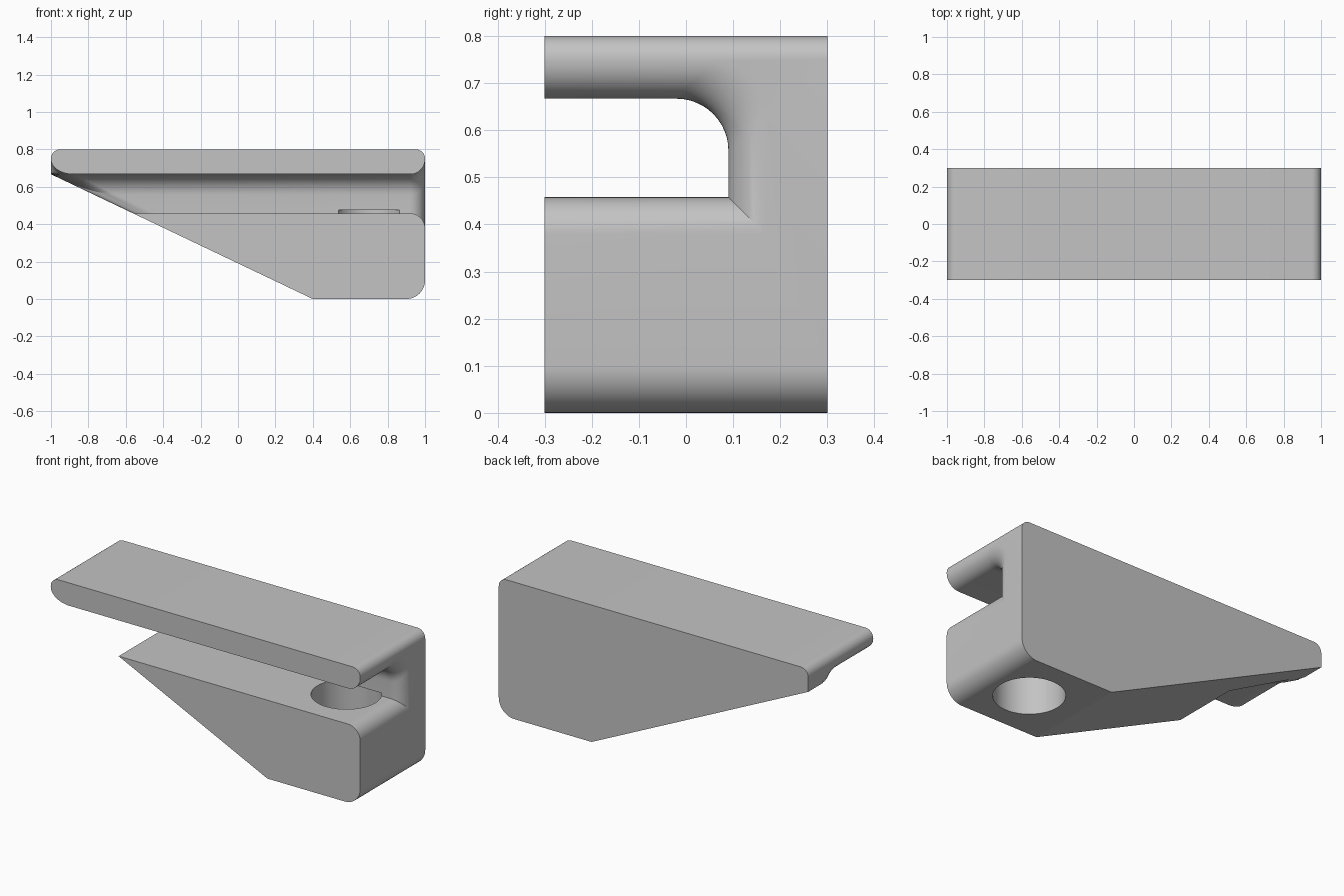
import bpy
import bmesh
import math

if "Cube" in bpy.data.objects:
    bpy.data.objects.remove(bpy.data.objects["Cube"], do_unlink=True)

grey = bpy.data.materials.new("plain grey")
grey.use_nodes = True
colour = (0.55, 0.55, 0.55, 1)
grey.diffuse_color = colour
grey.node_tree.nodes["Principled BSDF"].inputs["Base Color"].default_value = colour

HALF, TOP = 1.0, 0.8                 # half length and height of the block
FLOOR, ROOF, WALL = 0.458, 0.667, 0.09   # slot limits
SLOPE_X = 0.4                        # where the flat base meets the slope
FLARE = 0.08                         # rounding of the slot edges


def arc(cx, cz, r, start, end, steps=12):
    angles = [math.radians(start + (end - start) * i / steps) for i in range(steps + 1)]
    return [(cx + r * math.cos(a), cz + r * math.sin(a)) for a in angles]


def loft(name, rings):
    """Skin a list of equal-length closed rings and cap both ends."""
    bm = bmesh.new()
    loops = [[bm.verts.new(p) for p in ring] for ring in rings]
    n = len(loops[0])
    for a, b in zip(loops, loops[1:]):
        for i in range(n):
            j = (i + 1) % n
            bm.faces.new((a[i], a[j], b[j], b[i]))
    bm.faces.new(loops[0])
    bm.faces.new(loops[-1])
    bmesh.ops.recalc_face_normals(bm, faces=bm.faces)
    mesh = bpy.data.meshes.new(name)
    bm.to_mesh(mesh)
    bm.free()
    obj = bpy.data.objects.new(name, mesh)
    bpy.context.collection.objects.link(obj)
    mesh.materials.append(grey)
    return obj


def cut(target, cutter):
    mod = target.modifiers.new("cut", "BOOLEAN")
    mod.operation = "DIFFERENCE"
    mod.solver = "EXACT"
    mod.object = cutter
    bpy.context.view_layer.objects.active = target
    bpy.ops.object.modifier_apply(modifier=mod.name)
    bpy.data.objects.remove(cutter, do_unlink=True)


# Wedge block: side profile extruded from front to back
r_top, r_base = 0.05, 0.1
outline = [(-HALF, ROOF), (SLOPE_X, 0)]
outline += arc(HALF - r_base, r_base, r_base, -90, 0)
outline += arc(HALF - r_top, TOP - r_top, r_top, 0, 90)
outline += arc(-HALF + r_top, TOP - r_top, r_top, 90, 180)
block = loft("wedge_block", [[(x, y, z) for x, z in outline] for y in (-0.3, 0.3)])


# Slot: section swept along x, flaring at both ends
def section(up, wall_top, wall_low, down):
    r = 0.11
    zt, yt = ROOF + up, WALL + wall_top
    pts = [(-0.5, zt)]
    pts += arc(yt - r, zt - r, r, 90, 0)
    pts += [(WALL + wall_low, FLOOR - down), (-0.5, FLOOR - down)]
    return pts


def flare(s):
    """Edge offset at fraction s of the rounding depth."""
    return FLARE * (1 - math.sqrt(max(0, 1 - (1 - s) ** 2)))


def left_surface(z):
    return -HALF + max(0, ROOF - z) / ROOF * (HALF + SLOPE_X)


steps = 14
fractions = [1 - math.cos(math.pi / 2 * i / steps) for i in range(steps + 1)]
wide = section(FLARE, FLARE, 0, 0)
rings = [[(-1.3, y, z) for y, z in wide]]
for s in fractions:
    d = flare(s)
    rings.append([(left_surface(z) + 0.12 * s, y, z) for y, z in section(d, d, 0, 0)])
for s in reversed(fractions):
    d = flare(s)
    rings.append([(HALF - FLARE * s, y, z) for y, z in section(d, d, d, d)])
rings.append([(1.2, y, z) for y, z in section(FLARE, FLARE, FLARE, FLARE)])
cut(block, loft("slot_cutter", rings))

# Vertical screw hole through the lower jaw
circle = arc(0.7, 0, 0.187, 0, 360, 64)[:-1]
cut(block, loft("hole_cutter", [[(x, y, z) for x, y in circle] for z in (-0.1, 0.475)]))

bpy.ops.object.select_all(action="DESELECT")
block.select_set(True)
bpy.context.view_layer.objects.active = block
bpy.ops.object.shade_smooth_by_angle(angle=math.radians(25))
